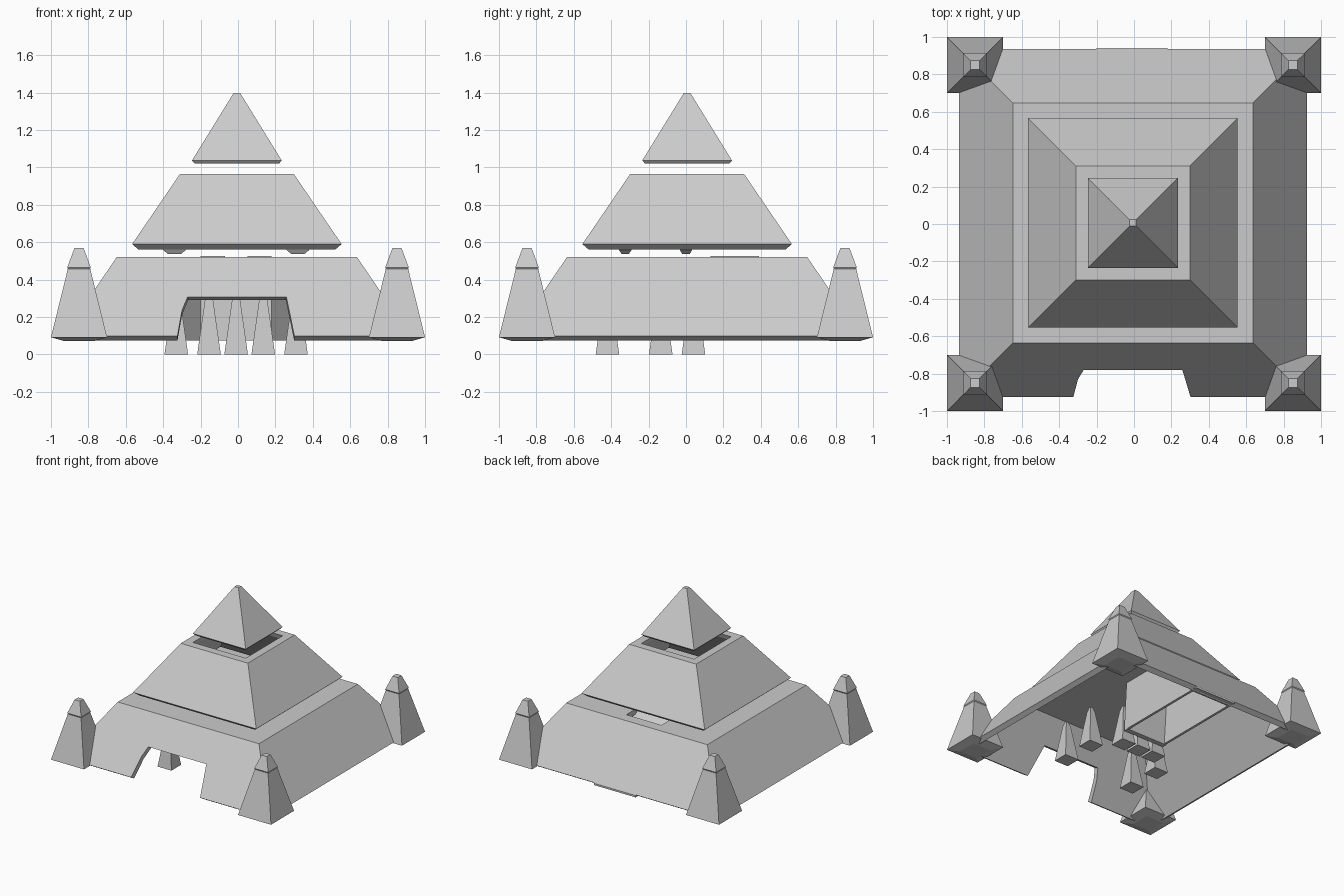
import bpy, bmesh

cube = bpy.data.objects.get("Cube")
if cube:
    bpy.data.objects.remove(cube, do_unlink=True)

stone = bpy.data.materials.new("light grey stone")
stone.use_nodes = True
GREY = (0.6, 0.6, 0.6, 1)
stone.diffuse_color = GREY
stone.node_tree.nodes["Principled BSDF"].inputs["Base Color"].default_value = GREY


def finish(name, bm, loc=(0, 0, 0)):
    bmesh.ops.recalc_face_normals(bm, faces=bm.faces)
    mesh = bpy.data.meshes.new(name)
    bm.to_mesh(mesh)
    bm.free()
    mesh.materials.append(stone)
    obj = bpy.data.objects.new(name, mesh)
    obj.location = loc
    bpy.context.collection.objects.link(obj)
    return obj


def stack(name, profile, loc=(0, 0, 0), ratio=1, hollow=False):
    """Square rings of (half width, height); hollow joins last to first, else both are capped."""
    bm = bmesh.new()
    rings = [[bm.verts.new((sx * h, sy * h * ratio, z))
              for sx, sy in ((-1, -1), (1, -1), (1, 1), (-1, 1))]
             for h, z in profile]
    pairs = list(zip(rings, rings[1:]))
    if hollow:
        pairs.append((rings[-1], rings[0]))
    else:
        bm.faces.new(rings[0])
        bm.faces.new(rings[-1])
    for a, b in pairs:
        for i in range(4):
            j = (i + 1) % 4
            bm.faces.new((a[i], a[j], b[j], b[i]))
    return finish(name, bm, loc)


def prism(name, outline, axis, start, end, taper=(1, 1, 1)):
    """Extrude an outline along x (outline in y,z) or y (outline in x,z)."""
    bm = bmesh.new()
    place = (lambda a, z: (start, a, z)) if axis == "x" else (lambda a, z: (a, start, z))
    face = bm.faces.new([bm.verts.new(place(a, z)) for a, z in outline])
    new = bmesh.ops.extrude_face_region(bm, geom=[face])["geom"]
    far = [v for v in new if isinstance(v, bmesh.types.BMVert)]
    bmesh.ops.scale(bm, vec=taper, verts=far)
    step = (end - start, 0, 0) if axis == "x" else (0, end - start, 0)
    bmesh.ops.translate(bm, vec=step, verts=far)
    return finish(name, bm)


def carve(target, cutter):
    cutter.hide_render = True
    cut = target.modifiers.new("cut", "BOOLEAN")
    cut.operation = "DIFFERENCE"
    cut.solver = "EXACT"
    cut.object = cutter
    bpy.context.view_layer.objects.active = target
    bpy.ops.object.modifier_apply(modifier=cut.name)
    bpy.data.objects.remove(cutter, do_unlink=True)


# Three floating tiers: thin shells, open below
CENTRE = (-0.006, 0.006, 0)
lower = stack("lower_tier", [(0.619, 0.478), (0.893, 0.075), (0.93, 0.098), (0.642, 0.521)], CENTRE)
stack("middle_tier", [(0.525, 0.56), (0.56, 0.59), (0.305, 0.964), (0.24, 0.964), (0.255, 0.925)],
      CENTRE, hollow=True)
stack("top_pyramid", [(0.005, 1.36), (0.225, 1.02), (0.24, 1.037), (0.018, 1.397)], CENTRE)

# Splayed doorway in the front wall and stairwell opening in the ceiling
carve(lower, prism("doorway_cutter", [(-0.36, 0), (0.348, 0), (0.288, 0.5), (-0.3, 0.5)],
                   "y", -1.2, -0.5, taper=(0.83, 1, 0.36)))
carve(lower, prism("stairwell_cutter", [(0.39, 0.4), (0.56, 0.4), (0.56, 0.6), (0.39, 0.6)], "x", -0.17, 0.15))

# Corner towers with pointed caps
for sx, side in ((-1, "right"), (1, "left")):
    for sy, end in ((-1, "front"), (1, "back")):
        spot = (sx * 0.85, sy * 0.85, 0)
        stack(f"{end}_{side}_tower", [(0.08, 0.072), (0.15, 0.092), (0.06, 0.457)], spot)
        stack(f"{end}_{side}_tower_cap", [(0.057, 0.455), (0.063, 0.465), (0.024, 0.57)], spot)

# Inner obelisks: two pairs at the sides, a row of three behind
spots = [(x, y) for x in (-0.33, 0.31) for y in (-0.42, -0.135)]
spots += [(x, 0.04) for x in (-0.155, -0.01, 0.135)]
for i, (x, y) in enumerate(spots):
    stack(f"obelisk_{i + 1}", [(0.063, 0), (0.022, 0.29), (0.01, 0.33)], (x, y, 0))

# Small pendants under the middle tier
for i, (x, y) in enumerate((x, y) for x in (-0.34, 0.32) for y in (-0.325, 0)):
    stack(f"pendant_{i + 1}", [(0.035, 0.537), (0.06, 0.558), (0.06, 0.575)], (x, y, 0), ratio=0.55)

# Stair block behind the obelisks: front wall and slope, closed side walls
prism("ramp", [(0.1, 0.075), (0.14, 0.075), (0.17, 0.47), (0.37, 0.47), (0.88, 0.08),
               (0.94, 0.08), (0.94, 0.095), (0.39, 0.519), (0.13, 0.519)], "x", -0.2, 0.18)
for side, x in (("right", -0.2), ("left", 0.16)):
    prism(f"{side}_ramp_wall", [(0.12, 0.08), (0.9, 0.08), (0.38, 0.49), (0.15, 0.49)], "x", x, x + 0.02)
for side, x in (("right", -0.2), ("left", 0.05)):
    prism(f"{side}_ramp_rail", [(0.13, 0.51), (0.39, 0.51), (0.39, 0.526), (0.13, 0.526)], "x", x, x + 0.13)
